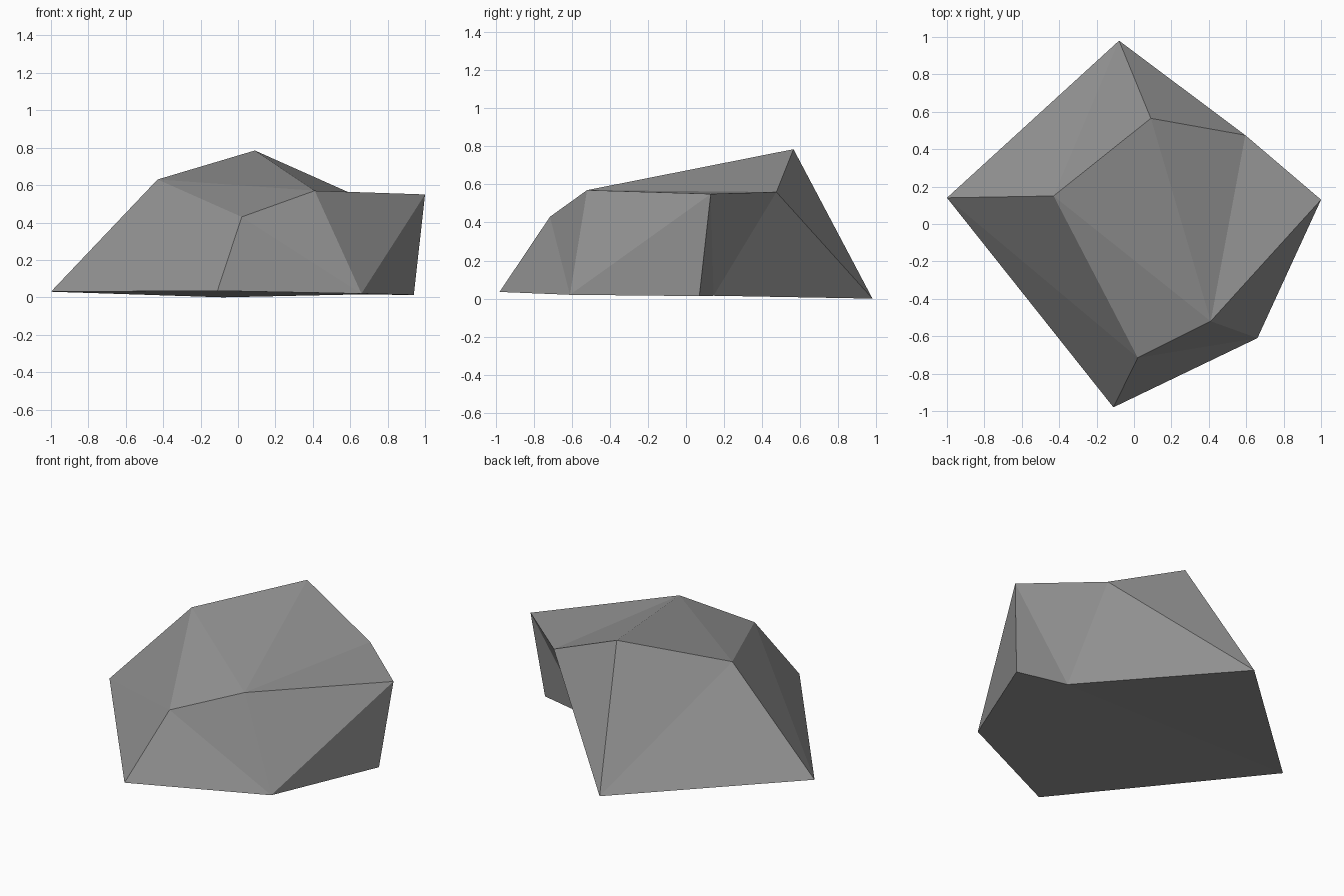
import bpy
import bmesh

if "Cube" in bpy.data.objects:
    bpy.data.objects.remove(bpy.data.objects["Cube"])

# Stone colour
stone = bpy.data.materials.new("stone_grey")
stone.diffuse_color = (0.3, 0.3, 0.3, 1)
stone.use_nodes = True
stone.node_tree.nodes["Principled BSDF"].inputs["Base Color"].default_value = stone.diffuse_color

# Ground outline, counter-clockwise from the left corner
base = [(-1.0, 0.14, 0.03), (-0.11, -0.98, 0.035), (0.66, -0.61, 0.02),
        (0.94, 0.07, 0.013), (0.62, 0.145, 0.015), (-0.08, 0.98, 0.0)]
# Crown outline, counter-clockwise from the left shoulder
crown = [(-0.43, 0.15, 0.63), (0.02, -0.715, 0.43), (0.41, -0.52, 0.57),
         (1.0, 0.13, 0.55), (0.595, 0.475, 0.56), (0.09, 0.565, 0.785)]

bm = bmesh.new()
b = [bm.verts.new(p) for p in base]
c = [bm.verts.new(p) for p in crown]

# Crown facets fan out from the front shoulder
for i in range(4):
    bm.faces.new((c[2], c[(3 + i) % 6], c[(4 + i) % 6]))

# Side facets
bm.faces.new((b[0], b[1], c[1]))
bm.faces.new((b[0], c[1], c[0]))
bm.faces.new((b[1], b[2], c[1]))
bm.faces.new((b[2], c[2], c[1]))
bm.faces.new((b[2], c[3], c[2]))
bm.faces.new((b[2], b[3], c[3]))
bm.faces.new((b[3], b[4], c[3]))
bm.faces.new((b[4], c[4], c[3]))
bm.faces.new((b[4], b[5], c[4]))
bm.faces.new((b[5], c[5], c[4]))
bm.faces.new((b[5], c[0], c[5]))
bm.faces.new((b[5], b[0], c[0]))

# Underside
under = bm.faces.new(b[::-1])
bmesh.ops.triangulate(bm, faces=[under])
bmesh.ops.recalc_face_normals(bm, faces=bm.faces[:])

mesh = bpy.data.meshes.new("rock")
bm.to_mesh(mesh)
bm.free()
mesh.materials.append(stone)
bpy.context.collection.objects.link(bpy.data.objects.new("rock", mesh))
